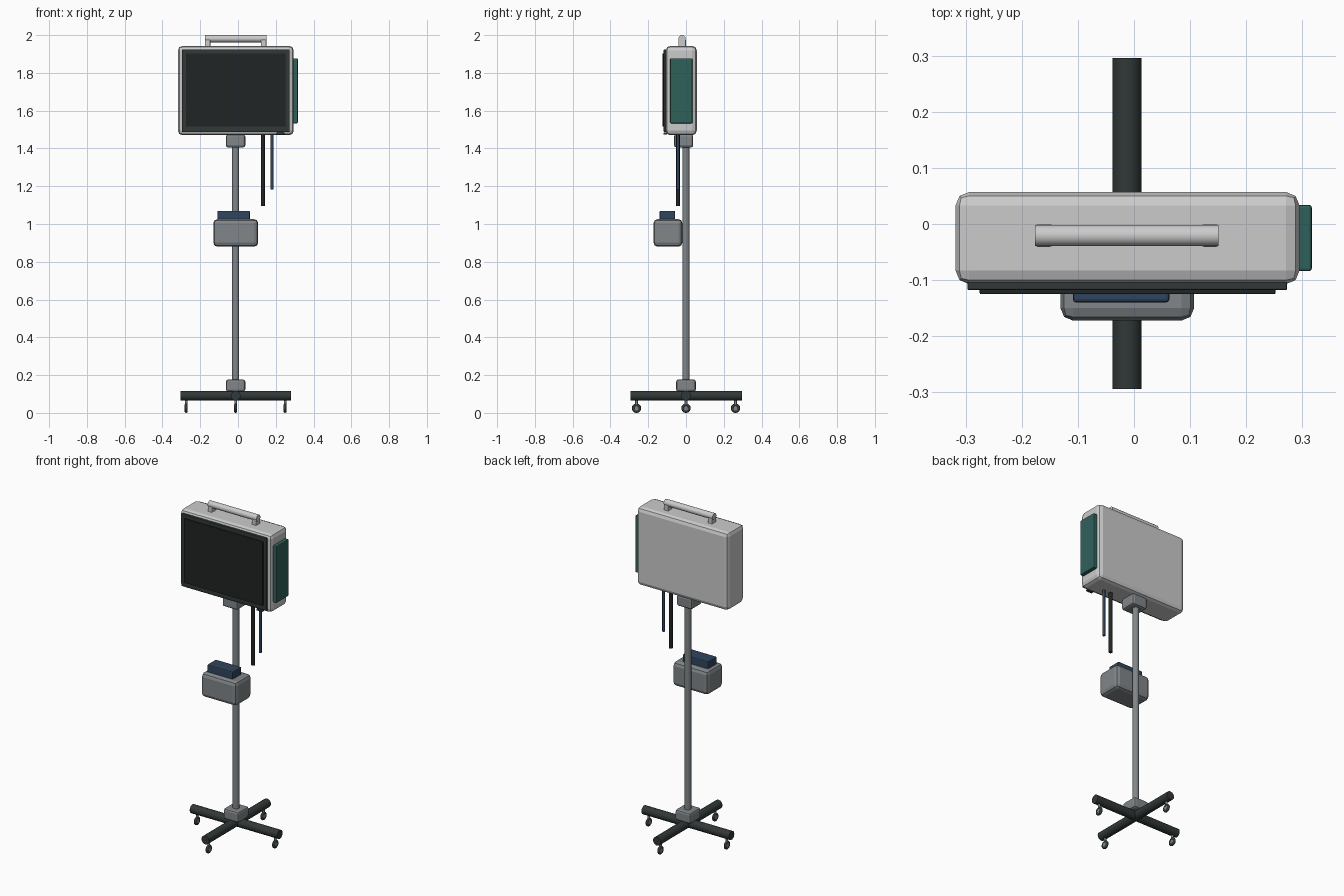
import bpy, math

if "Cube" in bpy.data.objects:
    bpy.data.objects.remove(bpy.data.objects["Cube"])

CX = -0.0125  # stand axis


def material(name, rgb):
    m = bpy.data.materials.new(name)
    m.diffuse_color = (*rgb, 1)
    m.use_nodes = True
    m.node_tree.nodes["Principled BSDF"].inputs["Base Color"].default_value = m.diffuse_color
    return m


black = material("black", (0.015, 0.018, 0.018))
charcoal = material("charcoal", (0.03, 0.04, 0.038))
teal = material("teal", (0.03, 0.12, 0.105))
navy = material("navy", (0.03, 0.06, 0.11))
steel = material("steel", (0.22, 0.24, 0.25))


def finish(o, name, mat):
    o.name = name
    if mat:
        o.data.materials.append(mat)
    return o


def box(name, x, y, z, mat=None, bevel=0.0):
    """Box from (min, max) ranges, with optional two-step rounded edges."""
    r = (x, y, z)
    bpy.ops.mesh.primitive_cube_add(size=1, location=[(a + b) / 2 for a, b in r])
    o = bpy.context.object
    o.scale = [b - a for a, b in r]
    bpy.ops.object.transform_apply(location=False, rotation=False, scale=True)
    if bevel:
        m = o.modifiers.new("bevel", 'BEVEL')
        m.width = bevel
        m.segments = 2
    return finish(o, name, mat)


def rod(name, centre, radius, length, axis='Z', mat=None, sides=24):
    rot = {'X': (0, math.pi / 2, 0), 'Y': (math.pi / 2, 0, 0), 'Z': (0, 0, 0)}[axis]
    bpy.ops.mesh.primitive_cylinder_add(vertices=sides, radius=radius, depth=length,
                                        location=centre, rotation=rot)
    bpy.ops.object.shade_smooth_by_angle(angle=math.radians(35))
    return finish(bpy.context.object, name, mat)


# Display head
box("display_housing", (-0.318, 0.295), (-0.107, 0.057), (1.47, 1.943), bevel=0.024)
box("screen_bezel", (-0.297, 0.273), (-0.118, -0.10), (1.487, 1.925), charcoal, 0.003)
box("screen", (-0.275, 0.252), (-0.125, -0.115), (1.515, 1.903), black, 0.002)
box("status_button", (0.205, 0.245), (-0.118, -0.10), (1.473, 1.484), charcoal, 0.002)
box("side_panel", (0.29, 0.317), (-0.084, 0.034), (1.533, 1.877), teal, 0.005)

# Carry handle
rod("handle_bar", (CX, -0.0205, 1.981), 0.019, 0.327, 'X')
for side in (-1, 1):
    x = CX + side * 0.148
    box("handle_post", (x - 0.015, x + 0.015), (-0.041, 0), (1.935, 1.975), bevel=0.005)

# Pole with collars
rod("pole", (CX, 0, 0.77), 0.019, 1.34, mat=steel)
box("neck_collar", (CX - 0.051, CX + 0.051), (-0.063, 0.038), (1.405, 1.475), steel, 0.012)
box("base_collar", (CX - 0.051, CX + 0.051), (-0.052, 0.052), (0.112, 0.177), steel, 0.012)

# Pole-mounted module
box("module_case", (-0.131, 0.107), (-0.172, -0.019), (0.88, 1.026), steel, 0.022)
box("module_cap", (-0.109, 0.063), (-0.14, -0.057), (1.015, 1.07), navy, 0.006)

# Hanging cables
rod("black_cable", (0.132, -0.043, 1.285), 0.011, 0.38, mat=black, sides=16)
rod("blue_cable", (0.18, -0.043, 1.33), 0.008, 0.295, mat=navy, sides=16)

# Crossed base legs
rod("leg_sideways", (CX, 0.0, 0.091), 0.026, 0.586, 'X', charcoal)
rod("leg_lengthways", (CX, 0.001, 0.091), 0.026, 0.59, 'Y', charcoal)

# Casters at the leg ends
for dx, dy in ((1, 0), (-1, 0), (0, 1), (0, -1)):
    x, y = CX + dx * 0.262, dy * 0.262
    rod("caster_stem", (x, y, 0.057), 0.007, 0.03, mat=steel, sides=12)
    bpy.ops.mesh.primitive_torus_add(location=(x, y, 0.025), rotation=(0, math.pi / 2, 0),
                                     major_radius=0.017, minor_radius=0.008,
                                     major_segments=24, minor_segments=10)
    bpy.ops.object.shade_smooth()
    finish(bpy.context.object, "caster_tyre", charcoal)
    rod("caster_hub", (x, y, 0.025), 0.012, 0.012, 'X', steel, 16)
